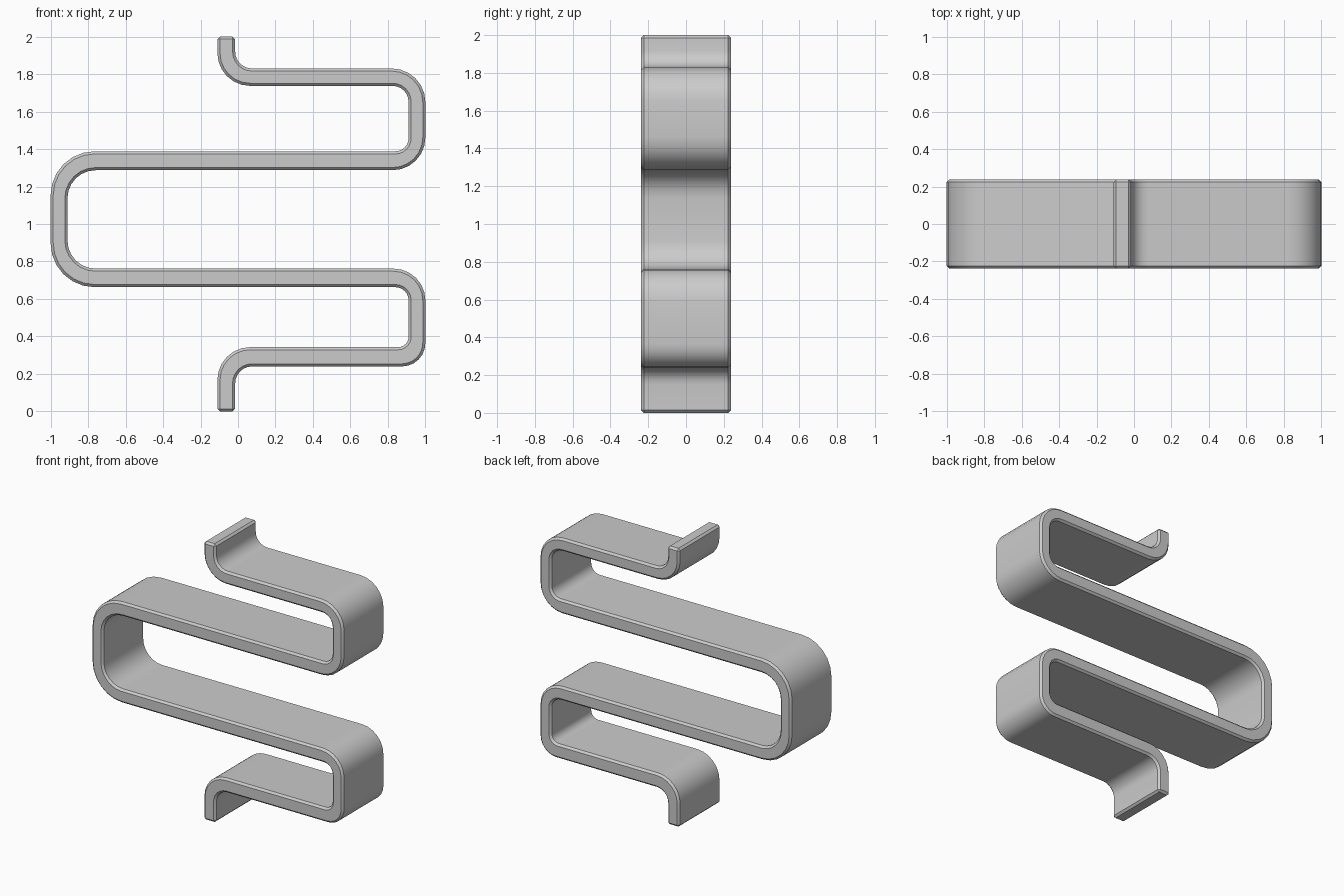
import bpy, bmesh, math
from mathutils import Vector

if "Cube" in bpy.data.objects:
    bpy.data.objects.remove(bpy.data.objects["Cube"])

HALF_DEPTH, CHAMFER, SEG = 0.237, 0.014, 6


def rounded(points):
    """Polyline of (x, z, radius) with right-angle corners turned into arcs."""
    out = []
    for i, (x, z, r) in enumerate(points):
        p = Vector((x, z))
        if r == 0:
            out.append(p)
            continue
        a = (Vector(points[i - 1][:2]) - p).normalized()
        b = (Vector(points[i + 1][:2]) - p).normalized()
        centre = p + (a + b) * r
        for k in range(SEG + 1):
            t = math.pi / 2 * k / SEG
            out.append(centre - b * r * math.cos(t) - a * r * math.sin(t))
    return out


# The two sides of the ribbon, followed from the top end to the bottom end
side_a = rounded([(-0.11, 2, 0), (-0.11, 1.737, 0.175), (0.91, 1.737, 0.085),
                  (0.91, 1.388, 0.07), (-1, 1.388, 0.235), (-1, 0.663, 0.235),
                  (0.91, 0.663, 0.07), (0.91, 0.343, 0.055),
                  (-0.11, 0.343, 0.175), (-0.11, 0, 0)])
side_b = rounded([(-0.015, 2, 0), (-0.015, 1.83, 0.09), (1, 1.83, 0.18),
                  (1, 1.287, 0.175), (-0.91, 1.287, 0.15), (-0.91, 0.762, 0.15),
                  (1, 0.762, 0.17), (1, 0.24, 0.125),
                  (-0.015, 0.24, 0.09), (-0.015, 0, 0)])

# Serpentine ribbon: quad strip extruded in depth
bm = bmesh.new()
rows = [[bm.verts.new((p.x, -HALF_DEPTH, p.y)) for p in pair]
        for pair in zip(side_a, side_b)]
for (a0, b0), (a1, b1) in zip(rows, rows[1:]):
    bm.faces.new((a0, b0, b1, a1))
ext = bmesh.ops.extrude_face_region(bm, geom=bm.faces[:])
bmesh.ops.translate(bm, vec=(0, 2 * HALF_DEPTH, 0),
                    verts=[g for g in ext["geom"] if isinstance(g, bmesh.types.BMVert)])
bmesh.ops.recalc_face_normals(bm, faces=bm.faces[:])

# Chamfer along every hard edge
hard = [e for e in bm.edges if e.calc_face_angle(0) > math.radians(60)]
bmesh.ops.bevel(bm, geom=hard, offset=CHAMFER, segments=1, affect='EDGES')

mesh = bpy.data.meshes.new("serpentine_ribbon")
bm.to_mesh(mesh)
bm.free()
ribbon = bpy.data.objects.new("serpentine_ribbon", mesh)
bpy.context.collection.objects.link(ribbon)
bpy.context.view_layer.objects.active = ribbon
ribbon.select_set(True)
bpy.ops.object.shade_smooth_by_angle(angle=math.radians(30))
